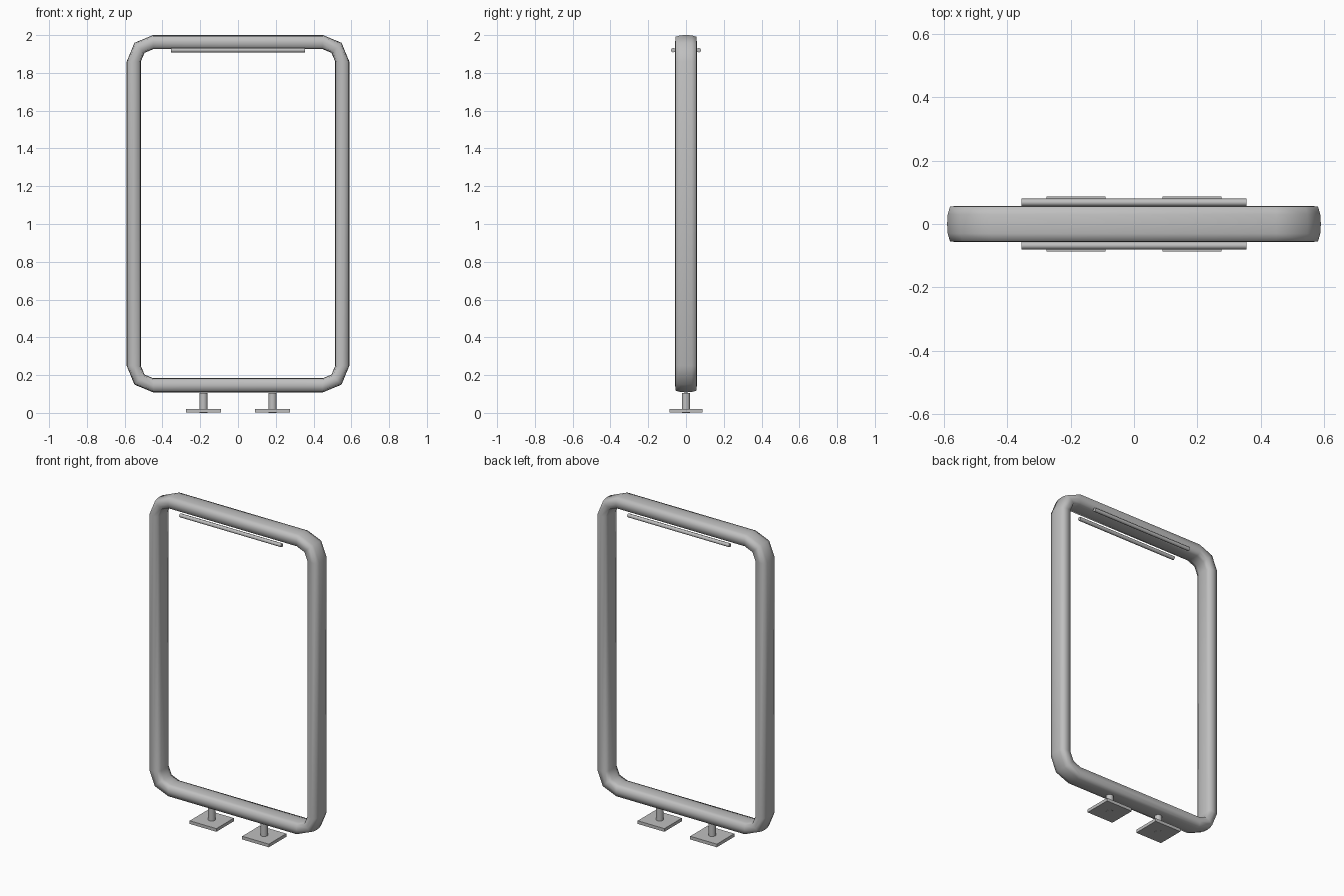
import bpy, bmesh, math

cube = bpy.data.objects.get("Cube")
if cube:
    bpy.data.objects.remove(cube, do_unlink=True)

# Single painted metal colour
metal = bpy.data.materials.new("grey metal")
metal.use_nodes = True
GREY = (0.52, 0.52, 0.52, 1)
metal.diffuse_color = GREY
metal.node_tree.nodes["Principled BSDF"].inputs["Base Color"].default_value = GREY


def finish(obj, name):
    obj.name = name
    obj.data.name = name
    obj.data.materials.append(metal)
    return obj


def box(name, centre, size):
    bpy.ops.mesh.primitive_cube_add(size=1, location=centre)
    obj = bpy.context.object
    obj.scale = size
    bpy.ops.object.transform_apply(location=False, rotation=False, scale=True)
    return finish(obj, name)


def rod(name, centre, radius, length, sides, along_x=False):
    turn = (0, math.pi / 2, 0) if along_x else (0, 0, 0)
    bpy.ops.mesh.primitive_cylinder_add(vertices=sides, radius=radius, depth=length,
                                        location=centre, rotation=turn)
    obj = bpy.context.object
    bpy.ops.object.shade_smooth_by_angle(angle=math.radians(50))
    return finish(obj, name)


# Rounded rectangular ring, swept with a bulging flat section
HALF_X, LOW, HIGH, RADIUS = 0.552, 0.146, 1.963, 0.1035
quarter = [(0.0375, 0), (0.0355, 0.03), (0.0285, 0.055)]
half = quarter + [(0, 0.0575)] + [(-u, v) for u, v in reversed(quarter)]
section = half + [(u, -v) for u, v in reversed(half[1:-1])]

bm = bmesh.new()
rings = []
corners = [(1, HIGH - RADIUS), (-1, HIGH - RADIUS), (-1, LOW + RADIUS), (1, LOW + RADIUS)]
for i, (side, cz) in enumerate(corners):
    cx = side * (HALF_X - RADIUS)
    for step in range(3):
        a = math.radians(90 * i + 45 * step)
        rings.append([bm.verts.new((cx + (RADIUS + u) * math.cos(a), v,
                                    cz + (RADIUS + u) * math.sin(a))) for u, v in section])
n = len(section)
for i, ring in enumerate(rings):
    nxt = rings[(i + 1) % len(rings)]
    for j in range(n):
        k = (j + 1) % n
        bm.faces.new((ring[j], ring[k], nxt[k], nxt[j])).smooth = True
bmesh.ops.recalc_face_normals(bm, faces=bm.faces)
mesh = bpy.data.meshes.new("ring_frame")
bm.to_mesh(mesh)
bm.free()
frame = bpy.data.objects.new("ring_frame", mesh)
bpy.context.collection.objects.link(frame)
finish(frame, "ring_frame")

# Slim hanging rails in front of and behind the top bar
for label, sy in (("front", -1), ("back", 1)):
    rod(label + "_rail", (0, sy * 0.068, 1.92), 0.012, 0.71, 8, along_x=True)

# Two feet: a square base plate with a short round post
for label, sx in (("left", 1), ("right", -1)):
    x = sx * 0.183
    box(label + "_base_plate", (x, 0, 0.011), (0.186, 0.174, 0.02))
    rod(label + "_post", (x, 0, 0.0525), 0.022, 0.105, 12)
